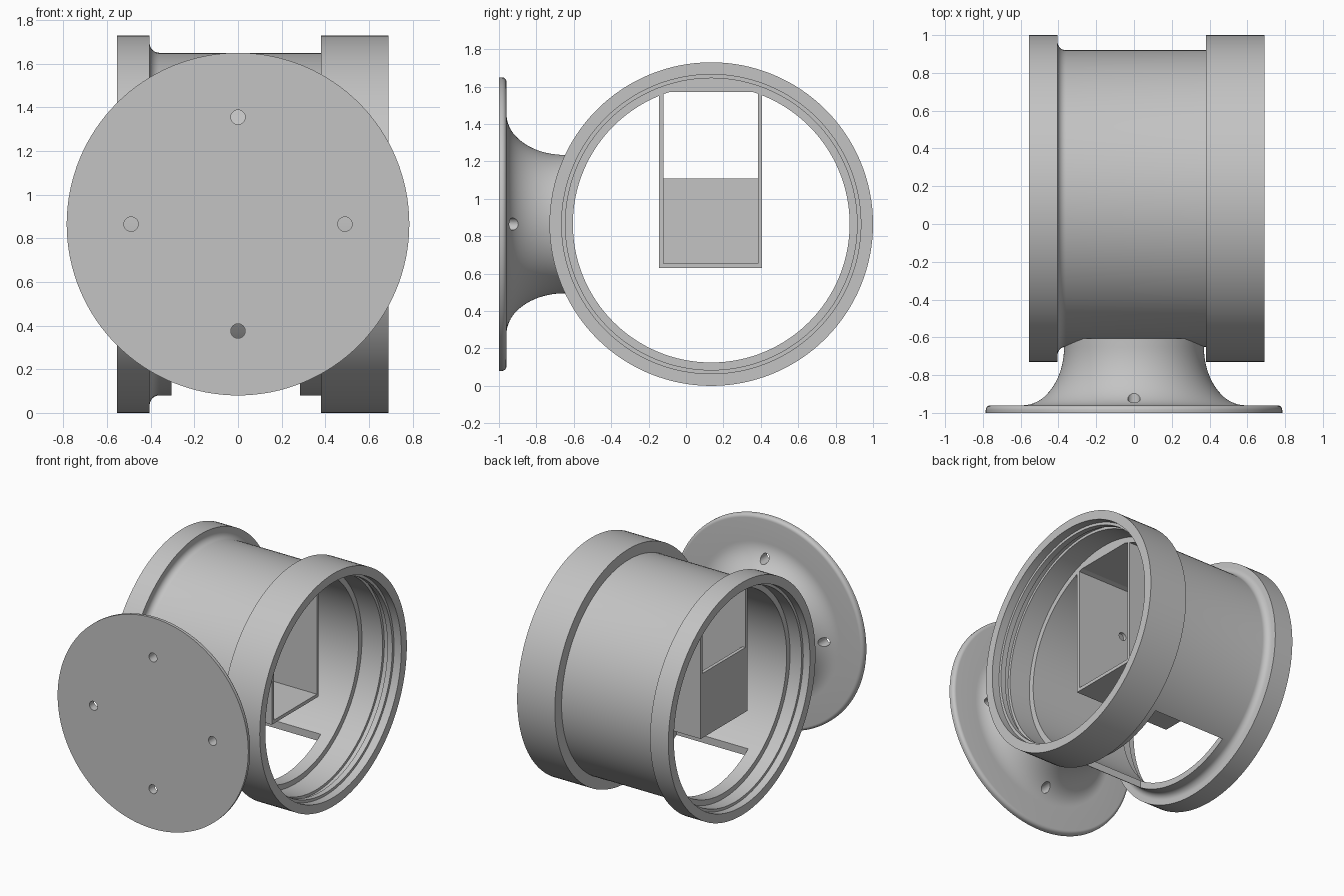
import bpy
import bmesh
import math
from mathutils import Vector

cube = bpy.data.objects.get("Cube")
if cube:
    bpy.data.objects.remove(cube, do_unlink=True)

AXIS_Y, AXIS_Z = 0.135, 0.865   # drum axis runs along x through here

grey = bpy.data.materials.new("plain_grey")
grey.use_nodes = True
grey.diffuse_color = (0.55, 0.55, 0.55, 1)
grey.node_tree.nodes["Principled BSDF"].inputs["Base Color"].default_value = (0.55, 0.55, 0.55, 1)


def add_object(name, bm):
    bmesh.ops.recalc_face_normals(bm, faces=bm.faces)
    mesh = bpy.data.meshes.new(name)
    bm.to_mesh(mesh)
    bm.free()
    mesh.materials.append(grey)
    obj = bpy.data.objects.new(name, mesh)
    bpy.context.collection.objects.link(obj)
    return obj


def lathe(name, profile, place, steps=128):
    """Revolve a closed (along, radius) profile; place maps (along, u, v) to a point."""
    bm = bmesh.new()
    rings = []
    for i in range(steps):
        a = math.tau * i / steps
        rings.append([bm.verts.new(place(t, r * math.cos(a), r * math.sin(a))) for t, r in profile])
    n = len(profile)
    for i in range(steps):
        p, q = rings[i], rings[(i + 1) % steps]
        for j in range(n):
            k = (j + 1) % n
            if profile[j][1] + profile[k][1] > 0:
                bm.faces.new((p[j], p[k], q[k], q[j]))
    bmesh.ops.remove_doubles(bm, verts=bm.verts, dist=1e-5)
    return add_object(name, bm)


def along_x(t, u, v):
    return Vector((t, AXIS_Y + u, AXIS_Z + v))


def along_y(t, u, v):
    return Vector((u, t, AXIS_Z + v))


def block(name, lo, hi):
    bm = bmesh.new()
    bmesh.ops.create_cube(bm, size=1)
    for v in bm.verts:
        v.co = [lo[i] + (v.co[i] + 0.5) * (hi[i] - lo[i]) for i in range(3)]
    return add_object(name, bm)


def combine(obj, tool, operation="DIFFERENCE"):
    mod = obj.modifiers.new(operation.lower(), "BOOLEAN")
    mod.operation = operation
    mod.solver = "EXACT"
    mod.object = tool
    bpy.ops.object.select_all(action="DESELECT")
    obj.select_set(True)
    bpy.context.view_layer.objects.active = obj
    bpy.ops.object.modifier_apply(modifier=mod.name)
    bpy.data.objects.remove(tool, do_unlink=True)


def arc(ct, cr, at, ar, start, end, steps):
    angles = [math.radians(start + (end - start) * i / steps) for i in range(steps + 1)]
    return [(ct + at * math.cos(a), cr + ar * math.sin(a)) for a in angles]


# Drum: two flanges, a filleted body and stepped open ends
outside = [(-0.555, 0.80), (-0.555, 0.865), (-0.405, 0.865)]
outside += arc(-0.36, 0.83, 0.045, 0.045, 180, 270, 8)
outside += [(0.38, 0.785), (0.38, 0.865), (0.69, 0.865)]
inside = [(0.69, 0.80), (0.63, 0.80), (0.63, 0.78), (0.59, 0.78), (0.59, 0.80), (0.55, 0.80),
          (0.55, 0.78), (0.38, 0.78), (0.38, 0.74), (-0.405, 0.74), (-0.405, 0.78), (-0.50, 0.78), (-0.50, 0.80)]
drum = lathe("drum", outside + inside, along_x)

# Opening in the underside of the drum
combine(drum, block("opening_cutter", (-0.305, AXIS_Y - 0.43, -0.1), (0.285, AXIS_Y + 0.43, 0.5)))

# Mounting plate with rounded rim and flared neck
plate = [(-1.0, 0), (-1.0, 0.785)]
plate += arc(-0.985, 0.76, 0.025, 0.025, 0, 90, 6)[::-1]
plate += arc(-0.65, 0.59, 0.31, 0.22, 180, 270, 20)
plate += [(-0.605, 0.37), (-0.605, 0)]
mount = lathe("mounting_plate", plate, along_y)

# Four screw holes
for i in range(4):
    a = i * math.pi / 2
    cx, cz = 0.49 * math.cos(a), 0.49 * math.sin(a)
    combine(mount, lathe("screw_cutter", [(-1.1, 0), (-1.1, 0.033), (-0.7, 0.033), (-0.7, 0)],
                         lambda t, u, v: along_y(t, u + cx, v + cz), 32))

# Inner box: open at one end, half-height wall at the other, fitted to the drum
box = block("inner_box", (-0.405, -0.145, 0.63), (0.38, 0.405, 1.75))
combine(box, block("cavity_cutter", (-0.38, -0.12, 0.655), (0.6, 0.385, 1.57)))
combine(box, block("window_cutter", (-0.6, -0.12, 1.11), (-0.3, 0.385, 1.57)))
combine(box, lathe("fit_cutter", [(-1, 0), (-1, 0.76), (1, 0.76), (1, 0)], along_x), "INTERSECT")
combine(box, lathe("cable_cutter", [(-0.2, 0), (-0.2, 0.03), (-0.05, 0.03), (-0.05, 0)],
                   lambda t, u, v: along_y(t, u, v + 0.33), 32))

# Smooth the round parts, keeping edges sharp
for obj in (drum, mount, box):
    bpy.ops.object.select_all(action="DESELECT")
    obj.select_set(True)
    bpy.context.view_layer.objects.active = obj
    bpy.ops.object.shade_smooth_by_angle(angle=math.radians(30))
